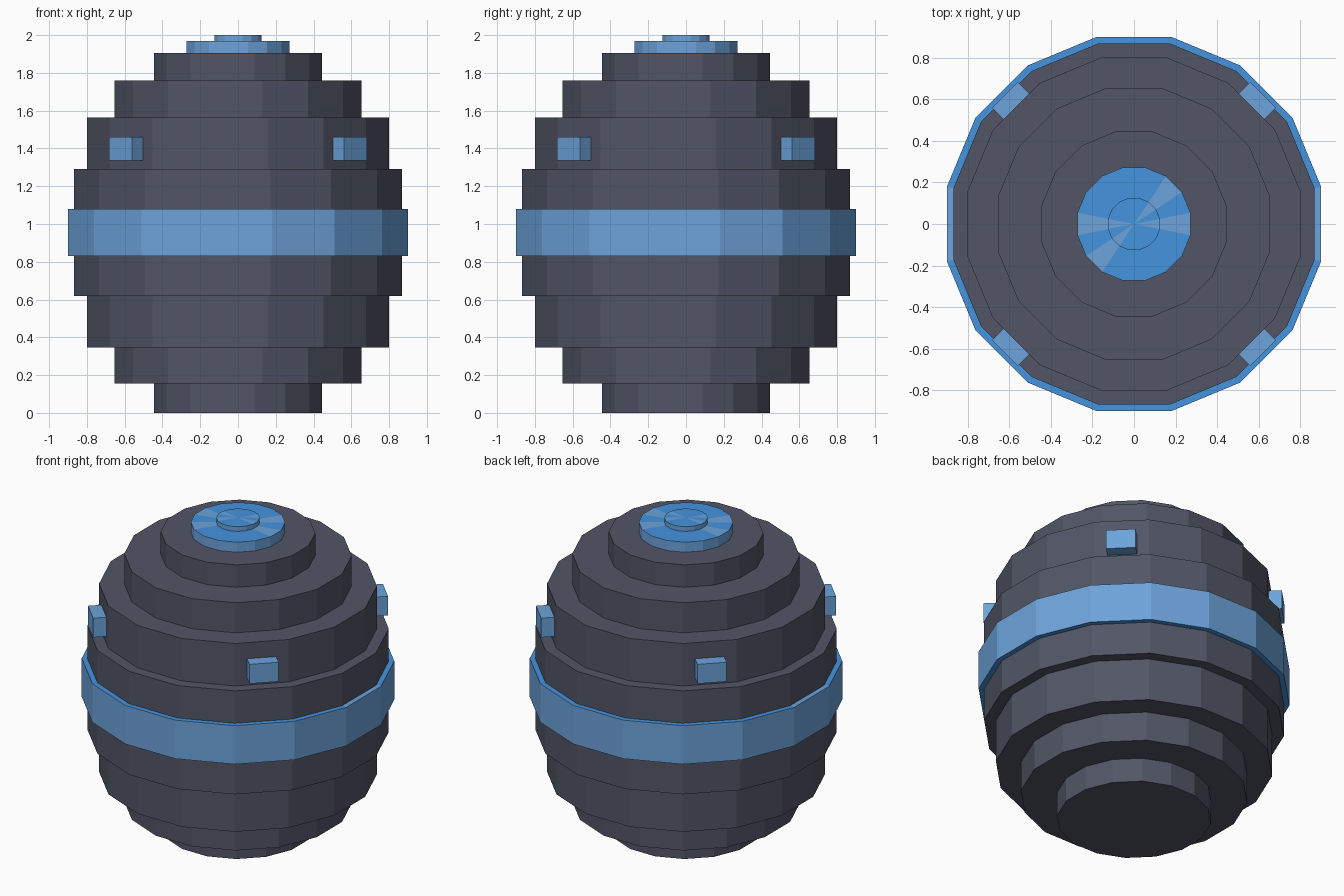
import bpy, bmesh, math
from mathutils import Matrix, Vector

if "Cube" in bpy.data.objects:
    bpy.data.objects.remove(bpy.data.objects["Cube"], do_unlink=True)

SIDES = 16
STEP = math.tau / SIDES


def srgb(r, g, b):
    return tuple(((c / 255 + 0.055) / 1.055) ** 2.4 for c in (r, g, b)) + (1.0,)


def material(name, colour):
    m = bpy.data.materials.new(name)
    m.use_nodes = True
    m.diffuse_color = colour
    m.node_tree.nodes["Principled BSDF"].inputs["Base Color"].default_value = colour
    return m


DARK = material("dark grey", srgb(82, 85, 102))
LIGHT = material("light blue", srgb(109, 164, 220))
BRIGHT = material("bright blue", srgb(69, 147, 222))


def finish(name, bm, mats):
    bmesh.ops.recalc_face_normals(bm, faces=bm.faces)
    mesh = bpy.data.meshes.new(name)
    bm.to_mesh(mesh)
    bm.free()
    for m in mats:
        mesh.materials.append(m)
    obj = bpy.data.objects.new(name, mesh)
    bpy.context.collection.objects.link(obj)
    return obj


def lathe(name, profile, mats, light_sectors=()):
    """Closed solid from (half width, height) points; caps may alternate colour by sector."""
    bm = bmesh.new()
    rings = []
    for half_width, z in profile:
        r = half_width / math.cos(STEP / 2)
        rings.append([bm.verts.new((r * math.cos((i - 0.5) * STEP),
                                    r * math.sin((i - 0.5) * STEP), z))
                      for i in range(SIDES)])
    for low, high in zip(rings, rings[1:]):
        for i in range(SIDES):
            j = (i + 1) % SIDES
            bm.faces.new((low[i], low[j], high[j], high[i]))
    for ring, point in ((rings[0], profile[0]), (rings[-1], profile[-1])):
        hub = bm.verts.new((0, 0, point[1]))
        for i in range(SIDES):
            bm.faces.new((ring[i], ring[(i + 1) % SIDES], hub))
    bm.normal_update()
    if len(mats) > 1:
        # walls are light, flat tops and undersides bright except chosen sectors
        for f in bm.faces:
            if abs(f.normal.z) > 0.5:
                c = f.calc_center_median()
                sector = round(math.atan2(c.y, c.x) / STEP) % SIDES
                f.material_index = 0 if sector in light_sectors and c.z > 1 else 1
    return finish(name, bm, mats)


# Stepped round body
tiers = [(0.445, 0.155), (0.655, 0.345), (0.80, 0.62), (0.868, 1.29),
         (0.80, 1.565), (0.655, 1.76), (0.445, 1.905)]
body = []
floor = 0.0
for width, top in tiers:
    body += [(width, floor), (width, top)]
    floor = top
lathe("stepped_body", body, [DARK])

# Waist band and top cap discs
lathe("waist_band", [(0.90, 0.83), (0.90, 1.08)], [LIGHT, BRIGHT], (0, 8))
lathe("cap_disc", [(0.272, 1.905), (0.272, 1.97)], [LIGHT, BRIGHT], (0, 2, 8, 10))
lathe("cap_button", [(0.125, 1.97), (0.125, 2.0)], [LIGHT, BRIGHT], (0, 2, 8, 10))

# Four small blocks on the diagonals
for side, x in (("left", 1), ("right", -1)):
    for end, y in (("front", -1), ("back", 1)):
        bm = bmesh.new()
        turn = Matrix.Rotation(math.atan2(y, x), 4, "Z")
        bmesh.ops.create_cube(bm, size=1, matrix=turn
                              @ Matrix.Translation(Vector((0.829, 0, 1.3975)))
                              @ Matrix.Diagonal((0.10, 0.174, 0.125, 1)))
        finish(f"{end}_{side}_block", bm, [LIGHT])
